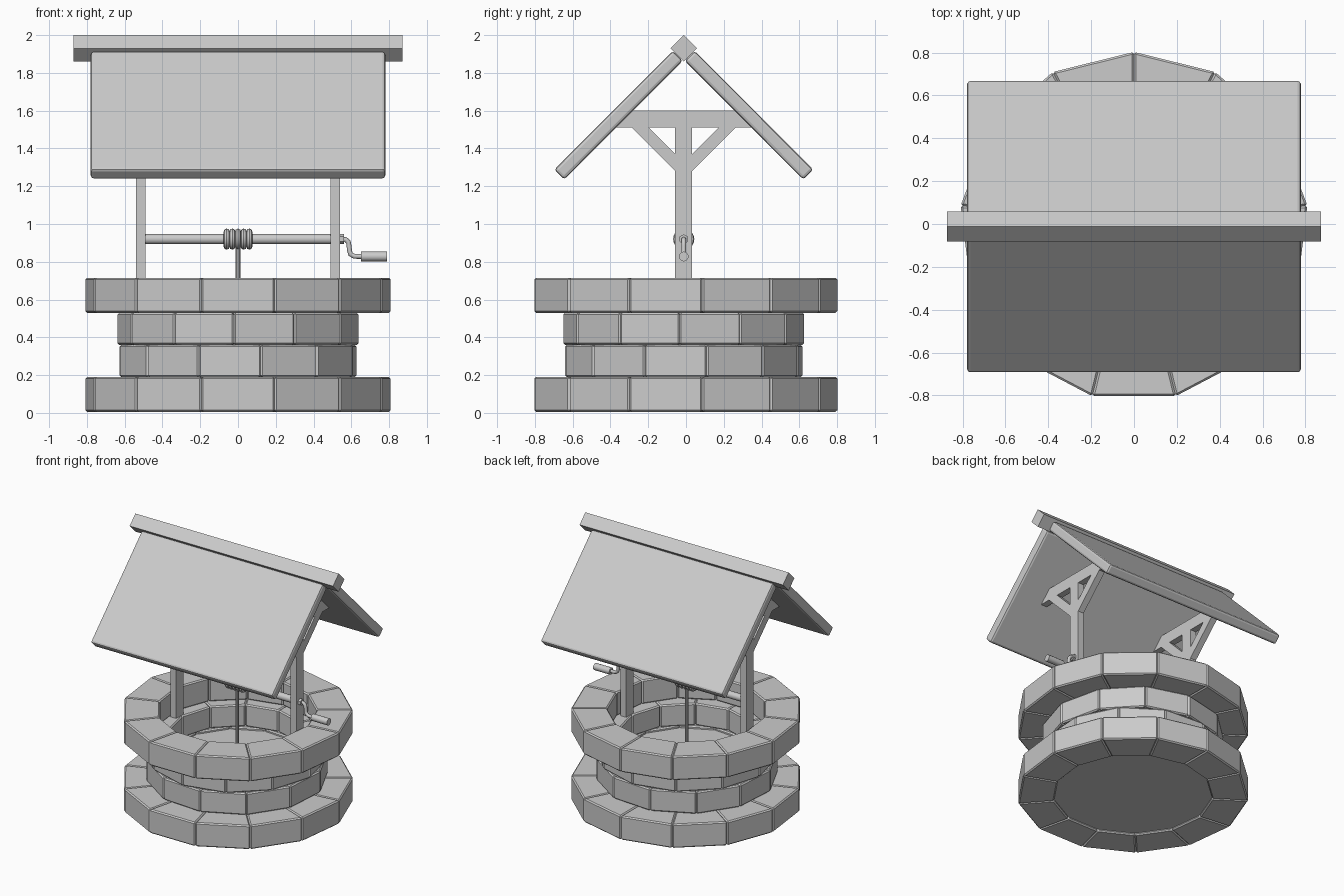
import bpy, bmesh, math
from mathutils import Vector, Matrix

old = bpy.data.objects.get("Cube")
if old:
    bpy.data.objects.remove(old, do_unlink=True)

CY = -0.012          # depth of the well's axis
GREY = 0.6

mat = bpy.data.materials.new("plain grey")
mat.use_nodes = True
mat.diffuse_color = (GREY, GREY, GREY, 1)
mat.node_tree.nodes["Principled BSDF"].inputs["Base Color"].default_value = (GREY, GREY, GREY, 1)


def finish(name, bm, bevel=0, segments=1, smooth=False):
    bmesh.ops.recalc_face_normals(bm, faces=bm.faces)
    mesh = bpy.data.meshes.new(name)
    bm.to_mesh(mesh)
    bm.free()
    mesh.materials.append(mat)
    obj = bpy.data.objects.new(name, mesh)
    bpy.context.collection.objects.link(obj)
    if bevel:
        mod = obj.modifiers.new("soft edges", "BEVEL")
        mod.width, mod.segments = bevel, segments
    if smooth:
        bpy.ops.object.select_all(action="DESELECT")
        obj.select_set(True)
        bpy.context.view_layer.objects.active = obj
        bpy.ops.object.shade_smooth_by_angle(angle=math.radians(35))
    return obj


def prism(bm, points, offset):
    """Extrude a closed polygon along an offset into a solid."""
    face = bm.faces.new([bm.verts.new(p) for p in points])
    ext = bmesh.ops.extrude_face_region(bm, geom=[face], use_keep_orig=True)
    moved = [g for g in ext["geom"] if isinstance(g, bmesh.types.BMVert)]
    bmesh.ops.translate(bm, verts=moved, vec=offset)


def cylinder(name, radius, start, end, sides, smooth=True, bevel=0):
    a, b = Vector(start), Vector(end)
    turn = (b - a).to_track_quat("Z", "Y").to_matrix().to_4x4()
    bm = bmesh.new()
    bmesh.ops.create_cone(bm, cap_ends=True, segments=sides, radius1=radius, radius2=radius,
                          depth=(b - a).length, matrix=Matrix.Translation((a + b) / 2) @ turn)
    return finish(name, bm, bevel, 1, smooth)


def stone_ring(name, count, outer, inner, bottom, top, turn):
    """Ring of separate wedge-shaped stones; angles run from the front toward +x."""
    bm = bmesh.new()
    for i in range(count):
        a, b = (math.radians(turn) + math.tau * (i + k) / count for k in (0, 1))
        corners = [(r * math.sin(t), CY - r * math.cos(t), bottom)
                   for r, t in ((outer, a), (outer, b), (inner, b), (inner, a))]
        prism(bm, corners, (0, 0, top - bottom))
    return finish(name, bm, bevel=0.009)


# Stone wall: wide base and rim, two narrower staggered courses
stone_ring("base_stones", 13, 0.815, 0.56, 0.005, 0.19, 180)
stone_ring("lower_wall_stones", 12, 0.64, 0.48, 0.19, 0.36, 11)
stone_ring("upper_wall_stones", 12, 0.64, 0.48, 0.36, 0.53, -2)
stone_ring("rim_stones", 13, 0.815, 0.56, 0.53, 0.715, 180)

# Floor under the shaft and the water inside it
cylinder("well_floor", 0.56, (0, CY, 0.02), (0, CY, 0.06), 32)
cylinder("water", 0.49, (0, CY, 0.06), (0, CY, 0.34), 32)

# Timber frames: post, cross beam under the roof, two diagonal braces
post = [(-0.045, 0.5), (0.045, 0.5), (0.045, 1.52), (-0.045, 1.52)]
beam = [(-0.36, 1.51), (0.36, 1.51), (0.27, 1.6), (-0.27, 1.6)]
brace = [(0.045, 1.28), (0.28, 1.515), (0.19, 1.515), (0.045, 1.37)]
for side, x in (("left", 0.49), ("right", -0.54)):
    parts = {"post": post, "cross_beam": beam, "front_brace": [(-d, z) for d, z in brace],
             "back_brace": brace}
    for part, outline in parts.items():
        bm = bmesh.new()
        prism(bm, [(x, CY + d, z) for d, z in outline], (0.05, 0, 0))
        finish(f"{side}_{part}", bm)

# Roof panels sloping at 45 degrees
for name, s in (("front_roof_panel", -1), ("back_roof_panel", 1)):
    outline = [(0.0575, 1.917), (0.686, 1.288), (0.633, 1.235), (0.005, 1.864)]
    bm = bmesh.new()
    prism(bm, [(-0.78, CY + s * d, z) for d, z in outline], (1.56, 0, 0))
    finish(name, bm, bevel=0.016, segments=2)

# Ridge beam: square bar standing on its edge
bm = bmesh.new()
prism(bm, [(-0.872, CY + d, 1.93 + h) for d, h in ((0, 0.07), (0.07, 0), (0, -0.07), (-0.07, 0))],
      (1.744, 0, 0))
finish("ridge_beam", bm)

# Winding axle, collar and hanging rope
AZ = 0.92
cylinder("axle", 0.027, (-0.5, CY, AZ), (0.5, CY, AZ), 12)
cylinder("axle_collar", 0.026, (0.53, CY, AZ), (0.56, CY, AZ), 6, smooth=False)
cylinder("hanging_rope", 0.013, (0, CY, 0.33), (0, CY, AZ), 10)

# Rope coils wound around the axle
for i in range(5):
    bm = bmesh.new()
    coil_x = (i - 2) * 0.03
    rings = []
    for j in range(20):
        t = math.tau * j / 20
        ring = []
        for k in range(8):
            p = math.tau * k / 8
            r = 0.04 + 0.016 * math.cos(p)
            ring.append(bm.verts.new((coil_x + 0.016 * math.sin(p),
                                      CY + r * math.cos(t), AZ + r * math.sin(t))))
        rings.append(ring)
    for j in range(20):
        for k in range(8):
            n, m = (j + 1) % 20, (k + 1) % 8
            bm.faces.new((rings[j][k], rings[n][k], rings[n][m], rings[j][m]))
    finish(f"rope_coil_{i + 1}", bm, smooth=True)

# Bent crank arm as a swept curve, with a round grip
curve = bpy.data.curves.new("crank_arm", "CURVE")
curve.dimensions = "3D"
curve.bevel_depth, curve.bevel_resolution = 0.013, 2
curve.use_fill_caps = True
path = [(0.55, 0.92), (0.57, 0.918), (0.584, 0.905), (0.588, 0.885),
        (0.59, 0.86), (0.596, 0.84), (0.615, 0.829), (0.66, 0.828)]
spline = curve.splines.new("POLY")
spline.points.add(len(path) - 1)
for point, (x, z) in zip(spline.points, path):
    point.co = (x, CY, z, 1)
curve.materials.append(mat)
bpy.context.collection.objects.link(bpy.data.objects.new("crank_arm", curve))
cylinder("crank_grip", 0.026, (0.65, CY, 0.828), (0.788, CY, 0.828), 12)
